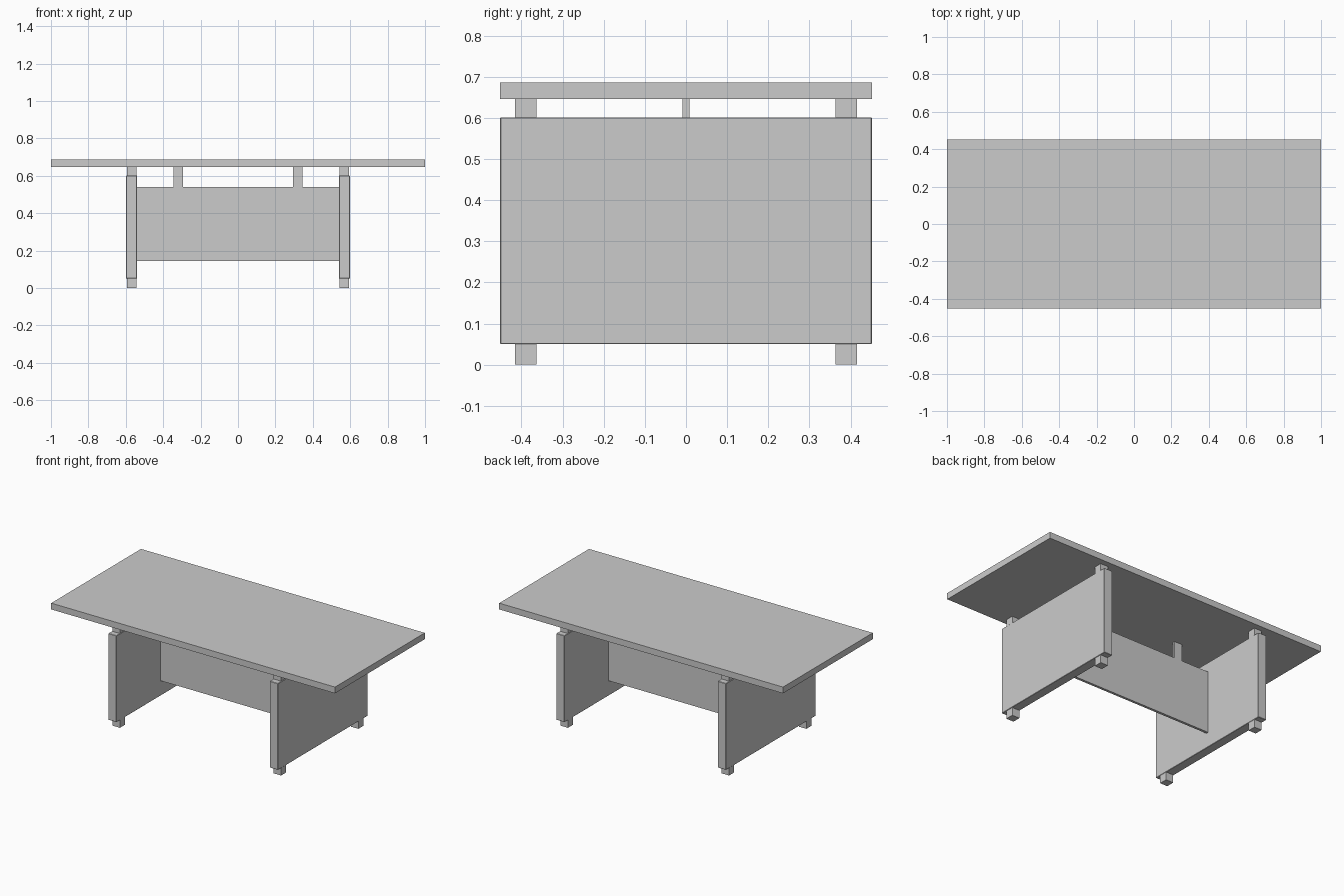
import bpy

if "Cube" in bpy.data.objects:
    bpy.data.objects.remove(bpy.data.objects["Cube"])


def box(name, xr, yr, zr, bevel=0.0):
    """Box from min/max ranges, optionally with a fine eased edge."""
    ranges = (xr, yr, zr)
    bpy.ops.mesh.primitive_cube_add(size=1, location=[(a + b) / 2 for a, b in ranges])
    ob = bpy.context.object
    ob.name = name
    ob.scale = [b - a for a, b in ranges]
    bpy.ops.object.transform_apply(location=False, rotation=False, scale=True)
    if bevel:
        mod = ob.modifiers.new("eased_edge", 'BEVEL')
        mod.width = bevel
        mod.segments = 1
    return ob


def around(c, half):
    return (c - half, c + half)


DEPTH = 0.452   # half depth of top and side panels

# Table top
box("table_top", (-1, 1), (-DEPTH, DEPTH), (0.646, 0.686))

# Modesty panel spanning between the sides on the centre line
box("modesty_panel", (-0.54, 0.54), around(0, 0.008), (0.145, 0.54))

for sx, side in ((-1, "left"), (1, "right")):
    # Side slab leg
    box(f"{side}_side_panel", around(sx * 0.569, 0.029), (-DEPTH, DEPTH),
        (0.05, 0.601), bevel=0.002)

    # Tab joining modesty panel to the top
    box(f"{side}_panel_tab", around(sx * 0.32, 0.026), around(0, 0.008), (0.54, 0.646))

    # Feet below and spacers above each slab
    for sy, end in ((-1, "front"), (1, "back")):
        x, y = around(sx * 0.568, 0.026), around(sy * 0.389, 0.026)
        box(f"{side}_{end}_foot", x, y, (0.0, 0.05))
        box(f"{side}_{end}_spacer", x, y, (0.601, 0.646))
